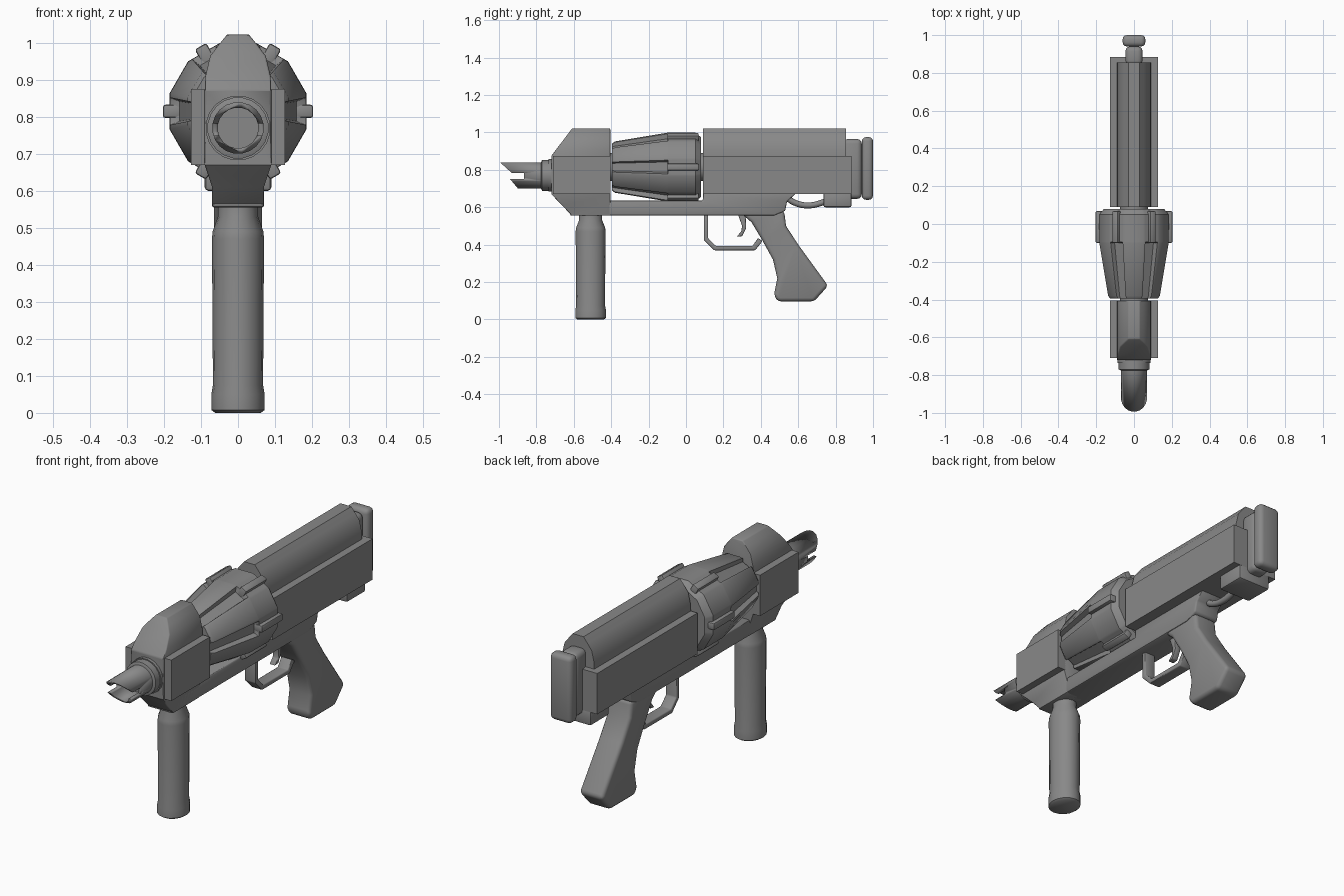
import bpy, bmesh, math
from mathutils import Vector

if "Cube" in bpy.data.objects:
    bpy.data.objects.remove(bpy.data.objects["Cube"])

grey = bpy.data.materials.new("gunmetal_grey")
grey.use_nodes = True
grey.diffuse_color = (0.25, 0.25, 0.25, 1)
grey.node_tree.nodes["Principled BSDF"].inputs["Base Color"].default_value = grey.diffuse_color


def finish(name, bm, bevel=0, segments=2, angle=40):
    """Turn a bmesh into a shaded object, optionally with rounded edges."""
    bmesh.ops.recalc_face_normals(bm, faces=bm.faces)
    mesh = bpy.data.meshes.new(name)
    bm.to_mesh(mesh)
    bm.free()
    ob = bpy.data.objects.new(name, mesh)
    bpy.context.collection.objects.link(ob)
    mesh.materials.append(grey)
    bpy.ops.object.select_all(action='DESELECT')
    ob.select_set(True)
    bpy.context.view_layer.objects.active = ob
    if bevel:
        mod = ob.modifiers.new("rounding", 'BEVEL')
        mod.width, mod.segments = bevel, segments
        mod.limit_method, mod.angle_limit = 'ANGLE', math.radians(30)
        bpy.ops.object.modifier_apply(modifier=mod.name)
    bpy.ops.object.shade_smooth_by_angle(angle=math.radians(angle))
    return ob


def loft(rings, closed_ends=True):
    """Skin a list of equal-length closed rings of points."""
    bm = bmesh.new()
    loops = [[bm.verts.new(p) for p in ring] for ring in rings]
    for a, b in zip(loops, loops[1:]):
        for i in range(len(a)):
            j = (i + 1) % len(a)
            bm.faces.new((a[i], a[j], b[j], b[i]))
    if closed_ends:
        bm.faces.new(loops[0])
        bm.faces.new(loops[-1])
    return bm


def side_prism(outline, half_width):
    """Extrude a (y, z) side outline across x."""
    return loft([[(x, y, z) for y, z in outline] for x in (-half_width, half_width)])


def body(half_section, y0, y1):
    """Extrude a mirrored (x, z) section along y."""
    section = half_section + [(-x, z) for x, z in reversed(half_section)]
    return loft([[(x, y, z) for x, z in section] for y in (y0, y1)])


def slice_off(bm, point, normal):
    geom = bm.verts[:] + bm.edges[:] + bm.faces[:]
    cut = bmesh.ops.bisect_plane(bm, geom=geom, plane_co=point, plane_no=normal, clear_outer=True)
    edges = [e for e in cut["geom_cut"] if isinstance(e, bmesh.types.BMEdge)]
    bmesh.ops.holes_fill(bm, edges=edges, sides=0)


def box(name, lo, hi, bevel=0, segments=2):
    outline = [(lo[1], lo[2]), (hi[1], lo[2]), (hi[1], hi[2]), (lo[1], hi[2])]
    bm = side_prism(outline, (hi[0] - lo[0]) / 2)
    bmesh.ops.translate(bm, verts=bm.verts, vec=((lo[0] + hi[0]) / 2, 0, 0))
    return finish(name, bm, bevel, segments)


def turned(profile, z, sides=20):
    """Rings around the y axis at height z from (y, radius) pairs."""
    turns = [math.tau * (i + 0.5) / sides for i in range(sides)]
    return [[(r * math.cos(t), y, z + r * math.sin(t)) for t in turns] for y, r in profile]


def tube(name, points, radius):
    curve = bpy.data.curves.new(name, 'CURVE')
    curve.dimensions = '3D'
    curve.bevel_depth, curve.bevel_resolution = radius, 2
    spline = curve.splines.new('BEZIER')
    spline.bezier_points.add(len(points) - 1)
    for p, co in zip(spline.bezier_points, points):
        p.co = co
        p.handle_left_type = p.handle_right_type = 'AUTO'
    curve.materials.append(grey)
    bpy.context.collection.objects.link(bpy.data.objects.new(name, curve))


# Domed receiver and nose share one upper section
dome = [(0.09, 0.87), (0.088, 0.91), (0.075, 0.965), (0.052, 0.995), (0.03, 1.022)]
finish("receiver_body", body([(0.09, 0.67)] + dome, 0.09, 0.855))
nose = body([(0.07, 0.555), (0.07, 0.61), (0.09, 0.67)] + dome, -0.72, -0.405)
slice_off(nose, Vector((0, -0.72, 0.875)), Vector((0, -0.145, 0.11)))
slice_off(nose, Vector((0, -0.72, 0.67)), Vector((0, -0.115, -0.11)))
finish("nose_body", nose, 0.012)

# Side panels
for side, sx in (("left", 1), ("right", -1)):
    x0, x1 = sorted((sx * 0.08, sx * 0.127))
    box(side + "_receiver_panel", (x0, 0.09, 0.67), (x1, 0.885, 0.875))
    box(side + "_nose_panel", (x0, -0.71, 0.67), (x1, -0.405, 0.875))
box("receiver_rear_core", (-0.085, 0.8, 0.67), (0.085, 0.885, 0.875))
box("rear_block", (-0.09, 0.735, 0.6), (0.09, 0.885, 0.68), 0.01)

# Lower rail with the rear fillet into the grip
rail = [(-0.62, 0.555), (0.47, 0.555), (0.53, 0.58), (0.54, 0.63), (0.59, 0.675),
        (0.09, 0.675), (0.09, 0.635), (-0.62, 0.635)]
finish("lower_rail", side_prism(rail, 0.07), 0.008)

# Barrel collar and bore
finish("barrel_collar", loft(turned([(-0.70, 0.088), (-0.735, 0.088), (-0.735, 0.083),
                                     (-0.77, 0.083), (-0.775, 0.07)], 0.77)))
barrel = finish("barrel", loft(turned([(-0.74, 0.07), (-1, 0.07), (-1, 0.055), (-0.8, 0.055)], 0.77)))
slash = [(-1.0, 0.845), (-0.93, 0.782), (-0.866, 0.782), (-0.866, 0.75), (-0.94, 0.75),
         (-0.89, 0.69), (-1.1, 0.6), (-1.1, 0.845)]
cutter = finish("muzzle_cutter", side_prism(slash, 0.2))
cutter.hide_render = True
mod = barrel.modifiers.new("slash", 'BOOLEAN')
mod.operation, mod.object, mod.solver = 'DIFFERENCE', cutter, 'EXACT'
bpy.context.view_layer.objects.active = barrel
bpy.ops.object.modifier_apply(modifier=mod.name)
bpy.data.objects.remove(cutter)

# Fluted tapered drum: grooves run up to the clips on every second facet
axis_z = 0.815


def drum_ring(y, r, depth):
    ring = []
    for k in range(6):
        a = math.radians(60 * k)
        out, flat = Vector((math.cos(a), math.sin(a))), r * 0.966
        tangent = Vector((-out.y, out.x))
        half = r * 0.259
        steps = [(flat, -half), (flat, -half * 0.75), (flat - depth, -half * 0.55)]
        for d, t in steps + [(d, -t) for d, t in reversed(steps)]:
            p = out * d + tangent * t
            ring.append((p.x, y, axis_z + p.y))
    return ring


drum = [(-0.395, 0.13, 0.012), (-0.38, 0.142, 0.02), (-0.1, 0.19, 0.025),
        (-0.095, 0.19, 0), (0.05, 0.191, 0), (0.08, 0.165, 0)]
finish("drum", loft([drum_ring(*d) for d in drum]), angle=30)
finish("drum_axle", loft(turned([(-0.42, 0.075), (0.1, 0.075)], axis_z)))
for k in range(6):
    a = math.radians(60 * k)
    clip = box("drum_clip_%d" % (k + 1), (0.14, -0.1, -0.018), (0.203, 0.068, 0.018), 0.007)
    clip.rotation_euler.y = -a
    clip.location.z = axis_z

# Shoulder pad
box("butt_mount", (-0.045, 0.84, 0.645), (0.045, 0.94, 0.965), 0.025, 3)
box("butt_pad", (-0.06, 0.94, 0.64), (0.06, 1.0, 0.975), 0.022, 3)

# Pistol grip
grip = [(0.28, 0.58), (0.35, 0.52), (0.41, 0.42), (0.465, 0.32), (0.488, 0.22), (0.47, 0.13),
        (0.49, 0.097), (0.685, 0.097), (0.76, 0.18), (0.6, 0.4), (0.535, 0.5), (0.525, 0.58)]
finish("pistol_grip", side_prism(grip, 0.065), 0.03, 3, 60)

# Front grip: slightly oval turned handle
handle = [(0, 0.07), (0.008, 0.082), (0.05, 0.082), (0.075, 0.077), (0.47, 0.08),
          (0.49, 0.078), (0.53, 0.062), (0.57, 0.062)]
turns = [math.tau * i / 16 for i in range(16)]
finish("front_grip", loft([[(0.88 * r * math.cos(t), -0.51 + r * math.sin(t), z) for t in turns]
                           for z, r in handle]))

# Trigger and guard
guard = [(0.095, 0.57), (0.095, 0.425), (0.15, 0.37), (0.37, 0.37), (0.41, 0.42),
         (0.385, 0.435), (0.355, 0.393), (0.16, 0.393), (0.118, 0.435), (0.118, 0.57)]
finish("trigger_guard", side_prism(guard, 0.03), 0.005)
trigger = [(0.275, 0.57), (0.3, 0.5), (0.295, 0.47), (0.27, 0.442), (0.3, 0.445),
           (0.322, 0.49), (0.318, 0.57)]
finish("trigger", side_prism(trigger, 0.016), 0.004)

# Cable under the receiver
tube("cable", [(0, 0.53, 0.66), (0, 0.58, 0.625), (0, 0.66, 0.61), (0, 0.76, 0.635)], 0.016)
